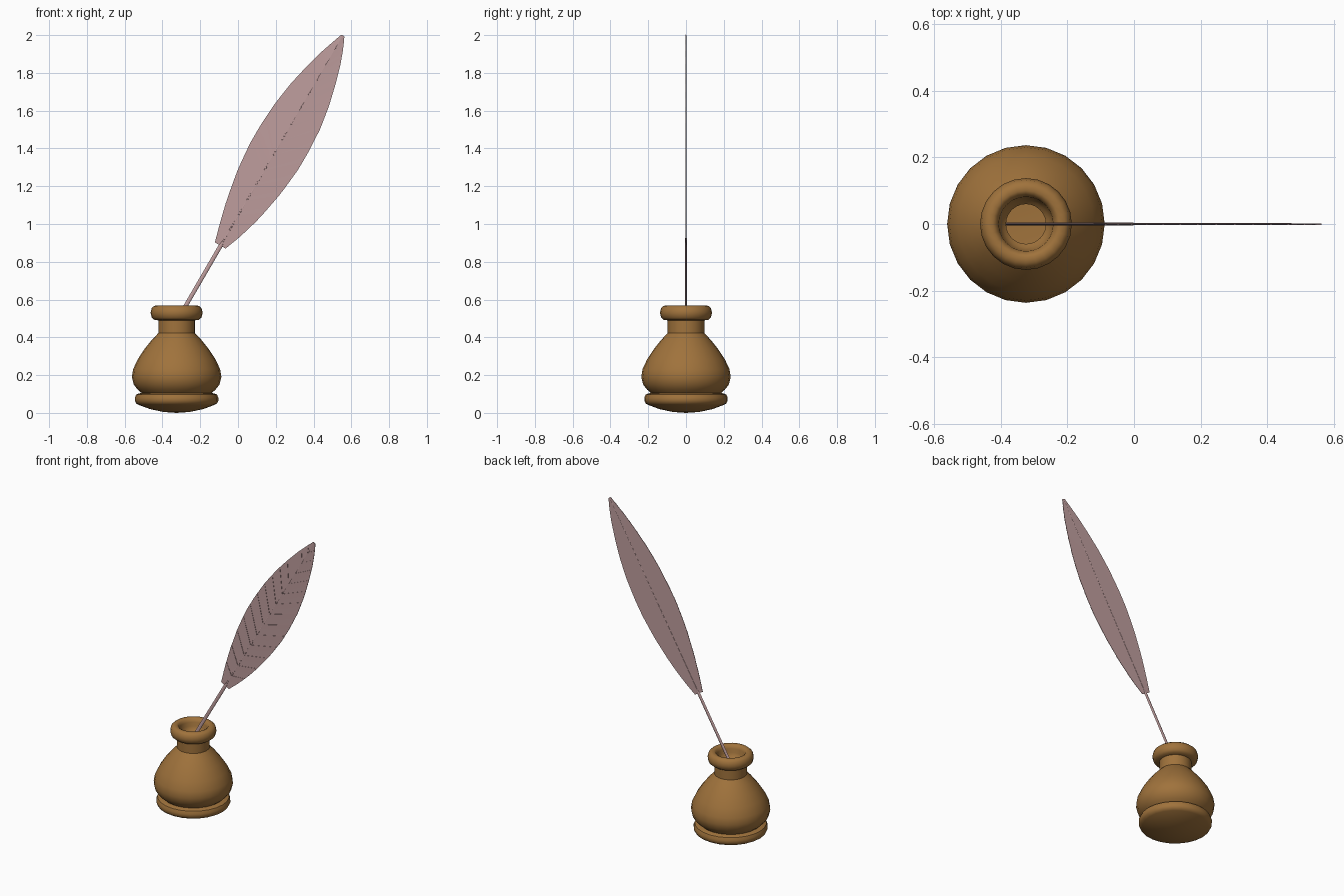
import bpy, bmesh, math
from mathutils import Vector

if "Cube" in bpy.data.objects:
    bpy.data.objects.remove(bpy.data.objects["Cube"])


def material(name, rgb):
    m = bpy.data.materials.new(name)
    m.diffuse_color = (*rgb, 1)
    m.use_nodes = True
    m.node_tree.nodes["Principled BSDF"].inputs["Base Color"].default_value = m.diffuse_color
    return m


def finish(bm, name, mat, angle):
    bmesh.ops.remove_doubles(bm, verts=bm.verts, dist=1e-5)
    bmesh.ops.recalc_face_normals(bm, faces=bm.faces)
    me = bpy.data.meshes.new(name)
    bm.to_mesh(me)
    bm.free()
    ob = bpy.data.objects.new(name, me)
    bpy.context.collection.objects.link(ob)
    me.materials.append(mat)
    bpy.ops.object.select_all(action='DESELECT')
    ob.select_set(True)
    bpy.context.view_layer.objects.active = ob
    bpy.ops.object.shade_smooth_by_angle(angle=math.radians(angle))
    return ob


def lathe(name, profile, cx, mat, sides=24):
    bm = bmesh.new()
    vs = [bm.verts.new((cx + r, 0, z)) for r, z in profile]
    es = [bm.edges.new(p) for p in zip(vs, vs[1:])]
    bmesh.ops.spin(bm, geom=vs + es, cent=(cx, 0, 0), axis=(0, 0, 1),
                   angle=math.tau, steps=sides, use_duplicate=False)
    return finish(bm, name, mat, 40)


def interp(pts, t):
    for (a, u), (b, v) in zip(pts, pts[1:]):
        if t <= b:
            return u + (v - u) * (t - a) / (b - a)
    return pts[-1][1]


brown = material("pot_brown", (0.35, 0.17, 0.045))
pink = material("feather_pink", (0.52, 0.34, 0.34))

# Ink pot: foot ring, pear body, neck, rolled lip and hollow inside
lathe("ink_pot", [
    (0, 0), (0.07, 0.005), (0.14, 0.02), (0.2, 0.042), (0.214, 0.05), (0.221, 0.065),
    (0.221, 0.08), (0.214, 0.097), (0.2, 0.103), (0.185, 0.105), (0.205, 0.122),
    (0.227, 0.15), (0.237, 0.19), (0.23, 0.232), (0.205, 0.285), (0.17, 0.338),
    (0.13, 0.388), (0.097, 0.422), (0.097, 0.49), (0.118, 0.493), (0.132, 0.505),
    (0.138, 0.53), (0.132, 0.555), (0.118, 0.567), (0.1, 0.568), (0.09, 0.562),
    (0.082, 0.545), (0.08, 0.52), (0.07, 0.5), (0.06, 0.49), (0.06, 0.43),
    (0.13, 0.35), (0.19, 0.25), (0.2, 0.19), (0.17, 0.13), (0, 0.11)],
    -0.325, brown)

# Quill axis frame: along the shaft, across to the left
root, tip = Vector((-0.092, 0, 0.885)), Vector((0.555, 0, 1.998))
along = (tip - root).normalized()
across = Vector((-along.z, 0, along.x))
length = (tip - root).length


def place(t, w, y):
    return root + along * t + across * w + Vector((0, y, 0))


# Tapered shaft
bm = bmesh.new()
rings = []
for t, r in ((-0.6, 0.009), (-0.56, 0.011), (0, 0.011), (0.03, 0.004), (length, 0.002)):
    rings.append([bm.verts.new(place(t, r * math.cos(k * math.tau / 8),
                                     min(r, 0.004) * math.sin(k * math.tau / 8)))
                  for k in range(8)])
for a, b in zip(rings, rings[1:]):
    for k in range(8):
        bm.faces.new((a[k], a[k - 1], b[k - 1], b[k]))
bm.faces.new(rings[0])
bm.faces.new(rings[-1])
finish(bm, "quill_shaft", pink, 40)

# Vane halves: overlapping barbs on the front, flat back
LEFT = [(0, .035), (.1, .063), (.23, .095), (.4, .125), (.55, .138), (.66, .138), (.8, .129),
        (.93, .11), (1.05, .083), (1.15, .056), (1.23, .029), (1.3, .004)]
RIGHT = [(0, .03), (.1, .068), (.23, .105), (.4, .137), (.55, .152), (.66, .153), (.8, .145),
         (.93, .124), (1.05, .095), (1.15, .066), (1.23, .036), (1.3, .004)]


def vane(name, outline, side, barbs=14):
    bm = bmesh.new()

    def rib(s, y):
        a = s * length
        e = a + 0.15 * math.sin(math.pi * s) ** 0.7 if 0 < s < 1 else a
        e = min(e, length - 0.08 * (1 - s))
        w = interp(outline, e) * side
        return [bm.verts.new(place(a + (e - a) * f, w * f, y * (1 - 0.3 * f)))
                for f in (0, 0.5, 1)]

    def strip(p, q):
        for k in range(2):
            bm.faces.new((p[k], p[k + 1], q[k + 1], q[k]))

    last = first = None
    for i in range(barbs):
        cols = [rib((i + f) / barbs, y) for f, y in ((0, -0.001), (0.5, -0.002), (1, -0.0035))]
        if last:
            strip(last, cols[0])
        first = first or cols[0]
        strip(cols[0], cols[1])
        strip(cols[1], cols[2])
        backs = [rib((i + f) / barbs, 0.0015) for f in (0, 0.5, 1)]
        for c, b, b2, c2 in ((cols[0], backs[0], backs[1], cols[1]),
                             (cols[1], backs[1], backs[2], cols[2])):
            strip(b, b2)
            bm.faces.new((c[2], b[2], b2[2], c2[2]))
        if i == 0:
            strip(cols[0], backs[0])
        last = cols[2]
    strip(last, backs[2])
    return finish(bm, name, pink, 60)


vane("feather_left_vane", LEFT, 1)
vane("feather_right_vane", RIGHT, -1)
